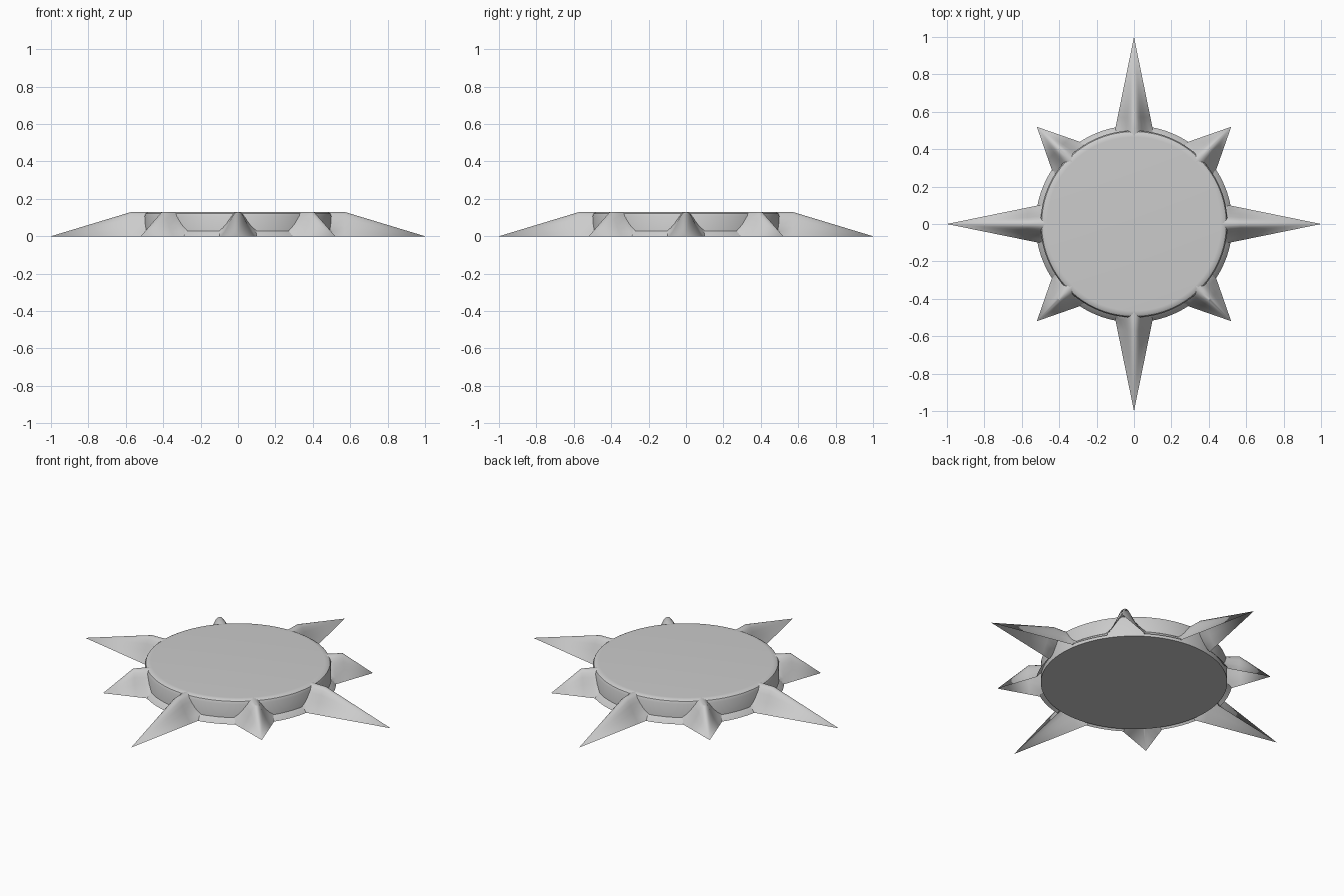
import bpy, bmesh
from math import sin, cos, pi, radians, hypot

if "Cube" in bpy.data.objects:
    bpy.data.objects.remove(bpy.data.objects["Cube"])

H = 0.13                       # height of disc and spike ridges
DISC_R = 0.5


def finish(name, bm, angle=35):
    bmesh.ops.recalc_face_normals(bm, faces=bm.faces)
    mesh = bpy.data.meshes.new(name)
    bm.to_mesh(mesh)
    bm.free()
    ob = bpy.data.objects.new(name, mesh)
    bpy.context.collection.objects.link(ob)
    bpy.context.view_layer.objects.active = ob
    for o in bpy.context.selected_objects:
        o.select_set(False)
    ob.select_set(True)
    bpy.ops.object.shade_smooth_by_angle(angle=radians(angle))
    return ob


def bridge(bm, a, b):
    for i in range(len(a) - 1):
        bm.faces.new((a[i], a[i + 1], b[i + 1], b[i]))


# Round disc with a softened upper rim
bm = bmesh.new()
profile = [(DISC_R, 0), (DISC_R, H - 0.022), (0.494, H - 0.008), (0.482, H - 0.001), (0.465, H)]
n = 96
rings = []
for r, z in profile:
    rings.append([bm.verts.new((r * cos(2 * pi * i / n), r * sin(2 * pi * i / n), z))
                  for i in range(n)])
for a, b in zip(rings, rings[1:]):
    bridge(bm, a + a[:1], b + b[:1])
bm.faces.new(rings[0])
bm.faces.new(rings[-1])
finish("disc", bm)


# Hollow spike: rounded ridge over a tapering base, open underneath
def spike(name, angle, base_r, half_w, tip_r):
    u_z = [(0, 1), (0.12, 0.98), (0.25, 0.9), (0.4, 0.72), (0.6, 0.44), (0.8, 0.2), (1, 0)]
    arch = [(-u, z) for u, z in reversed(u_z[1:])] + u_z
    peak_r = 0.57
    peak_w = half_w * (tip_r - peak_r) / (tip_r - base_r)
    sections = [(0.47, half_w, 0.03), (0.49, half_w, 0.03),
                (base_r, half_w, 0), (peak_r, peak_w, 0)]
    bm = bmesh.new()
    c, s = cos(angle), sin(angle)
    rows = []
    for r, w, low in sections:
        rows.append([bm.verts.new((r * c - u * w * s, r * s + u * w * c,
                                   low + (H - low) * z)) for u, z in arch])
    for a, b in zip(rows, rows[1:]):
        bridge(bm, a, b)
    tip = bm.verts.new((tip_r * c, tip_r * s, 0))
    for a, b in zip(rows[-1], rows[-1][1:]):
        bm.faces.new((a, b, tip))
    finish(name, bm)


# Low sloping skirt between two neighbouring spikes
def skirt(name, start, end):
    bm = bmesh.new()
    rows = []
    for r, z in [(0.526, 0), (0.512, 0.018), (0.498, 0.03)]:
        row = []
        for i in range(9):
            t = start + (end - start) * i / 8
            row.append(bm.verts.new((r * cos(t), r * sin(t), z)))
        rows.append(row)
    for a, b in zip(rows, rows[1:]):
        bridge(bm, a, b)
    finish(name, bm)


for k in range(8):
    a = k * pi / 4
    if k % 2 == 0:
        spike(f"long_spike_{k // 2 + 1}", a, 0.51, 0.1, 1.0)
    else:
        spike(f"short_spike_{k // 2 + 1}", a, 0.515, 0.106, 0.735)
    skirt(f"skirt_{k + 1}", a + radians(11), a + radians(34))
